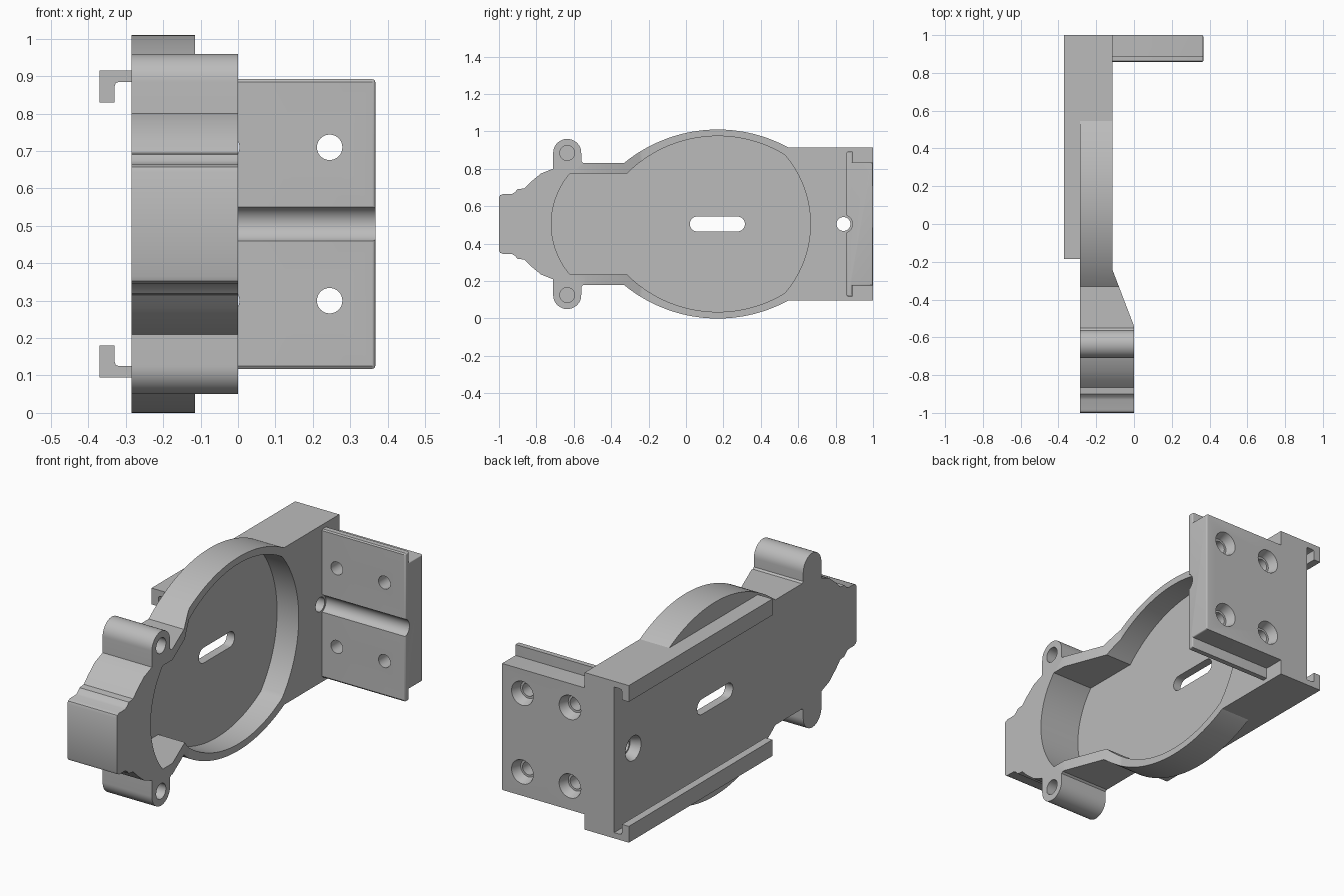
import bpy, bmesh, math
from mathutils import Matrix, Vector

if "Cube" in bpy.data.objects:
    bpy.data.objects.remove(bpy.data.objects["Cube"])

MID = 0.505          # height of the symmetry plane
BACK, PLATE = -0.285, -0.115

grey = bpy.data.materials.new("plain grey")
grey.use_nodes = True
grey.diffuse_color = (0.5, 0.5, 0.5, 1)
grey.node_tree.nodes["Principled BSDF"].inputs["Base Color"].default_value = (0.5, 0.5, 0.5, 1)


def arc(c, p, q, n=24):
    """Arc about c from p to q."""
    a, b = [math.atan2(v[1] - c[1], v[0] - c[0]) for v in (p, q)]
    ra, rb = math.dist(c, p), math.dist(c, q)
    pts = []
    for i in range(n + 1):
        t = i / n
        ang, r = a + (b - a) * t, ra + (rb - ra) * t
        pts.append((c[0] + r * math.cos(ang), c[1] + r * math.sin(ang)))
    return pts


def mirrored(half):
    """Close an upper half outline with its reflection."""
    return half + [(u, -v) for u, v in reversed(half) if v > 1e-5]


def finish(bm, name):
    bmesh.ops.recalc_face_normals(bm, faces=bm.faces)
    mesh = bpy.data.meshes.new(name)
    bm.to_mesh(mesh)
    bm.free()
    mesh.materials.append(grey)
    ob = bpy.data.objects.new(name, mesh)
    bpy.context.collection.objects.link(ob)
    return ob


def prism(name, points, axis, start, end, round_end=0):
    """Extrude (y,h) along x, (x,h) along y, or (x,y) along z."""
    place = {"x": lambda u, v: (start, u, v + MID),
             "y": lambda u, v: (u, start, v + MID),
             "z": lambda u, v: (u, v, start)}[axis]
    step = Vector([(end - start) * (axis == k) for k in "xyz"])
    bm = bmesh.new()
    face = bm.faces.new([bm.verts.new(place(*p)) for p in points])
    ext = bmesh.ops.extrude_face_region(bm, geom=[face])["geom"]
    bmesh.ops.translate(bm, vec=step, verts=[g for g in ext if isinstance(g, bmesh.types.BMVert)])
    if round_end:
        edges = [g for g in ext if isinstance(g, bmesh.types.BMEdge)]
        bmesh.ops.bevel(bm, geom=edges, offset=round_end, segments=4, profile=0.5, affect="EDGES")
    return finish(bm, name)


def drill(axis, a, h, r1, r2, start, end):
    """Round or tapered cutter along x or y."""
    bm = bmesh.new()
    centre = (start + end) / 2
    if axis == "x":
        rot, loc = Matrix.Rotation(math.pi / 2, 4, "Y"), (centre, a, h + MID)
    else:
        rot, loc = Matrix.Rotation(-math.pi / 2, 4, "X"), (a, centre, h + MID)
    bmesh.ops.create_cone(bm, cap_ends=True, segments=40, radius1=r1, radius2=r2,
                          depth=end - start, matrix=Matrix.Translation(loc) @ rot)
    return finish(bm, "cutter")


def cut(ob, cutters):
    for c in cutters:
        c.hide_render = True
        m = ob.modifiers.new("cut", "BOOLEAN")
        m.operation, m.solver, m.object = "DIFFERENCE", "EXACT", c
    bpy.context.view_layer.update()
    ev = ob.evaluated_get(bpy.context.evaluated_depsgraph_get())
    mesh = bpy.data.meshes.new_from_object(ev)
    ob.modifiers.clear()
    ob.data = mesh
    for c in cutters:
        bpy.data.objects.remove(c)


# Main body: stepped nose, two screw ears, bowed sides and square tail
outline = [(-1, 0.14), (-0.995, 0.153), (-0.98, 0.16), (-0.93, 0.161), (-0.915, 0.17),
           (-0.9, 0.186), (-0.865, 0.19), (-0.83, 0.225), (-0.775, 0.27), (-0.71, 0.296)]
outline += arc((-0.635, 0.38), (-0.71, 0.38), (-0.56, 0.38))
outline += [(-0.56, 0.335), (-0.55, 0.327)]
outline += arc((0.17, -0.285), (-0.33, 0.327), (0.54, 0.413), 48)
outline += [(0.545, 0.41), (1, 0.41)]
body = prism("body", mirrored(outline), "x", BACK, 0)

# Pocket, through slot and sloping front
pocket = arc((-0.3055, 0), (-0.72, 0), (-0.62, 0.27))
pocket += arc((0.17, -0.218), (-0.315, 0.27), (0.53, 0.368), 48)
pocket += arc((0.099, 0), (0.53, 0.367), (0.665, 0))[1:]
slot = arc((0.06, 0), (0.02, 0), (0.06, 0.04), 8) + arc((0.275, 0), (0.275, 0.04), (0.315, 0), 8)
slope = [(PLATE, 1.1), (PLATE, -0.24), (0, -0.54), (0.1, -0.54), (0.1, 1.1)]
cutters = [prism("cutter", slope, "z", -0.2, 1.2),
           prism("cutter", mirrored(pocket), "x", -0.24, 0.1),
           prism("cutter", mirrored(slot), "x", -0.5, 0.1),
           drill("x", 0.842, 0, 0.037, 0.037, -0.5, 0.1),
           drill("x", 0.842, 0, 0.066, 0.045, BACK - 0.005, BACK + 0.05)]
cutters += [drill("x", -0.635, s * 0.38, 0.04, 0.04, -0.2, 0.1) for s in (1, -1)]
cut(body, cutters)

# Hooked guide rails on the back
rail = [(BACK, 0.38), (BACK, 0.41), (-0.37, 0.41), (-0.37, 0.325),
        (-0.33, 0.325), (-0.33, 0.368), (-0.327, 0.377), (-0.318, 0.38)]
upper_rail = prism("upper_rail", rail, "y", -0.185, 1)
lower_rail = prism("lower_rail", [(x, -h) for x, h in rail], "y", -0.185, 1)

# Side flange with stepped edges, cable groove and countersunk holes
profile = [(0.858, 0.38), (0.863, 0.387), (0.89, 0.387), (0.89, 0.33), (1, 0.33)]
flange = prism("flange", mirrored(profile), "x", PLATE, 0.367, 0.008)
cutters = [drill("x", 0.842, 0, 0.048, 0.048, -0.2, 0.5)]
for x in (-0.03, 0.245):
    for h in (-0.205, 0.205):
        cutters.append(drill("y", x, h, 0.034, 0.034, 0.8, 1.1))
        cutters.append(drill("y", x, h, 0.045, 0.064, 0.95, 1.004))
cut(flange, cutters)

# Smooth curves, sharp edges
for ob in bpy.context.selected_objects:
    ob.select_set(False)
for ob in (body, upper_rail, lower_rail, flange):
    ob.select_set(True)
bpy.context.view_layer.objects.active = body
bpy.ops.object.shade_smooth_by_angle(angle=math.radians(30))
